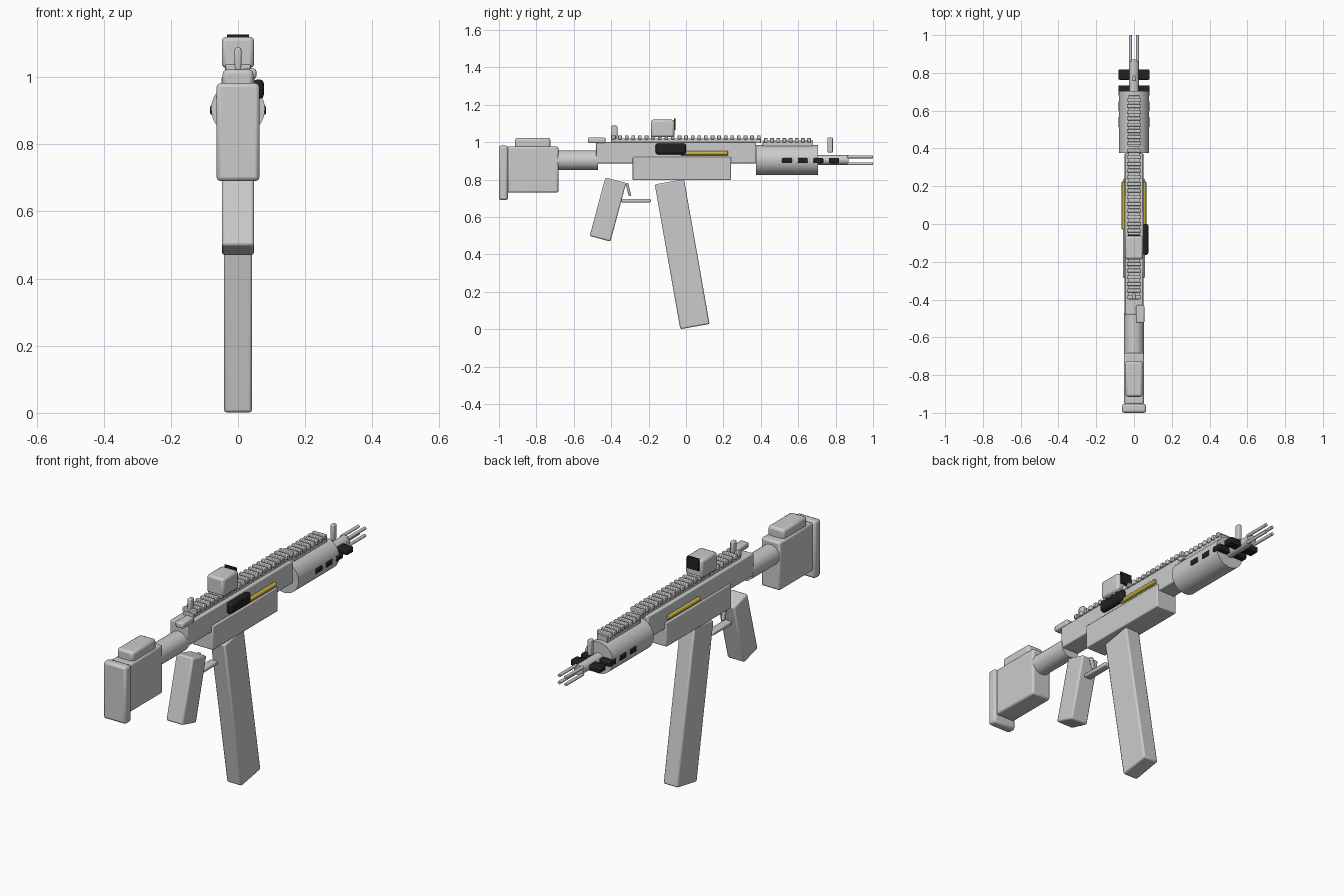
import bpy
from math import radians, pi, sin, cos

cube = bpy.data.objects.get("Cube")
if cube:
    bpy.data.objects.remove(cube, do_unlink=True)


def material(name, color):
    m = bpy.data.materials.new(name)
    m.use_nodes = True
    m.diffuse_color = (*color, 1)
    m.node_tree.nodes["Principled BSDF"].inputs["Base Color"].default_value = (*color, 1)
    return m


grey = material("light grey", (0.6, 0.6, 0.6))
black = material("black", (0.015, 0.015, 0.015))
gold = material("gold", (0.6, 0.45, 0.05))


def finish(ob, name, mat, bevel):
    ob.name = name
    ob.data.materials.append(mat)
    if bevel:
        mod = ob.modifiers.new("Bevel", 'BEVEL')
        mod.width = bevel
        mod.segments = 2
        mod.limit_method = 'ANGLE'
    bpy.ops.object.shade_smooth_by_angle(angle=radians(35))
    return ob


def box(name, x, y, z, mat=grey, bevel=0.01, tilt=0):
    """Rounded box from (min, max) ranges, tilted about its own x axis."""
    mid = [(a + b) / 2 for a, b in (x, y, z)]
    bpy.ops.mesh.primitive_cube_add(size=1, location=mid)
    ob = bpy.context.object
    ob.scale = [b - a for a, b in (x, y, z)]
    bpy.ops.object.transform_apply(location=False, rotation=False, scale=True)
    ob.rotation_euler.x = radians(tilt)
    return finish(ob, name, mat, bevel)


def rod(name, x, z, y0, y1, radius, mat=grey, sides=32, bevel=0):
    bpy.ops.mesh.primitive_cylinder_add(vertices=sides, radius=radius, depth=y1 - y0,
                                        location=(x, (y0 + y1) / 2, z), rotation=(pi / 2, 0, 0))
    return finish(bpy.context.object, name, mat, bevel)


def wide(w):
    return (-w, w)


# Shoulder stock
box("butt_pad", wide(0.064), (-1.0, -0.952), (0.69, 0.982), bevel=0.012)
box("stock_body", wide(0.053), (-0.955, -0.682), (0.73, 0.977), bevel=0.01)
box("cheek_rest", wide(0.046), (-0.915, -0.725), (0.965, 1.023), bevel=0.013)
rod("stock_tube", 0, 0.903, -0.69, -0.47, 0.052)

# Receiver
box("upper_receiver", wide(0.049), (-0.48, 0.375), (0.887, 1.0), bevel=0.005)
box("lower_receiver", wide(0.058), (-0.285, 0.24), (0.797, 0.92), bevel=0.005)
box("charging_handle", (0.01, 0.055), (-0.525, -0.43), (0.995, 1.025), bevel=0.008)
box("side_port", (0.045, 0.077), (-0.163, 0.0), (0.935, 0.993), black, 0.012)
for side, label in ((1, "left"), (-1, "right")):
    rod("gold_rod_" + label, side * 0.054, 0.941, -0.03, 0.225, 0.011, gold, 16, 0.003)

# Magazine, grip and trigger
box("magazine", wide(0.042), (-0.1, 0.059), (0.008, 0.794), bevel=0.008, tilt=10)
box("grip", wide(0.048), (-0.475, -0.36), (0.478, 0.802), bevel=0.008, tilt=-15)
box("trigger", wide(0.009), (-0.315, -0.301), (0.712, 0.782), bevel=0.004, tilt=14)
box("trigger_guard", wide(0.02), (-0.345, -0.188), (0.678, 0.697), bevel=0.006)

# Handguard, barrel and prongs
rod("handguard", 0, 0.905, 0.375, 0.705, 0.08, sides=48)
rod("barrel", 0, 0.905, 0.7, 0.87, 0.026)
for i in range(4):
    a = pi / 4 + i * pi / 2
    rod(f"muzzle_prong_{i}", 0.026 * cos(a), 0.903 + 0.026 * sin(a), 0.86, 1.0, 0.008, sides=12)
for i in range(4):
    y = 0.54 + i * 0.0835
    box(f"vent_{i}", wide(0.083), (y - 0.027, y + 0.027), (0.887, 0.916), black, 0.006)

# Top rails with teeth
box("rail_base", wide(0.03), (-0.4, 0.4), (0.995, 1.02), bevel=0.002)
box("front_rail_base", wide(0.03), (0.41, 0.68), (0.975, 1.008), bevel=0.002)
for i in range(23):
    y = -0.388 + i * 0.0353
    box(f"rail_tooth_{i}", wide(0.038), (y - 0.01, y + 0.01), (1.015, 1.037), bevel=0.003)
for i in range(8):
    y = 0.427 + i * 0.033
    box(f"front_rail_tooth_{i}", wide(0.038), (y - 0.01, y + 0.01), (0.998, 1.022), bevel=0.003)

# Sights
box("rear_sight", wide(0.01), (-0.4, -0.367), (1.02, 1.088), bevel=0.006)
box("front_sight", wide(0.01), (0.757, 0.785), (0.945, 1.025), bevel=0.005)
box("optic_body", wide(0.048), (-0.187, -0.062), (1.027, 1.12), bevel=0.012)
box("optic_lens", wide(0.033), (-0.064, -0.055), (1.065, 1.127), black, 0.002)
